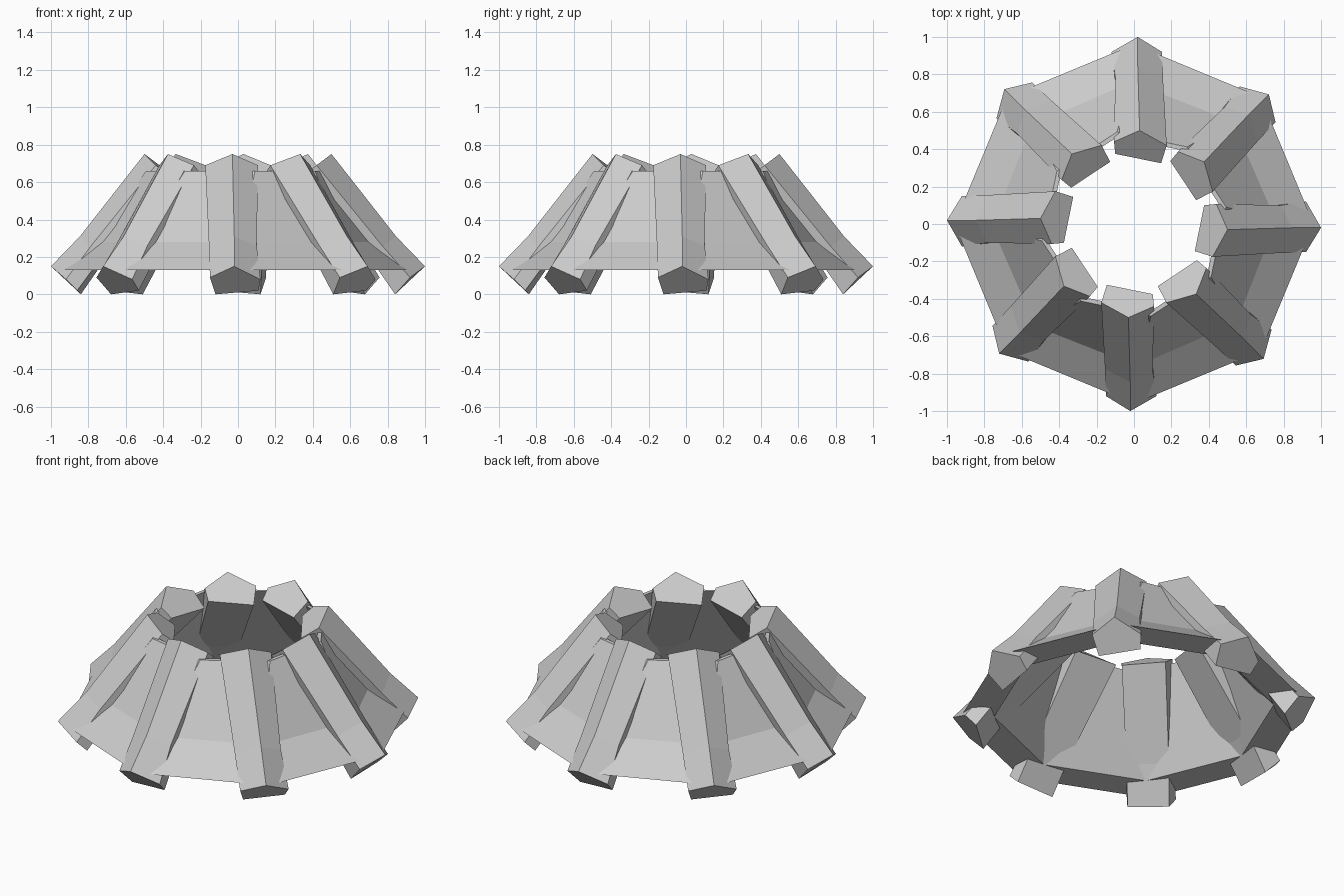
import bpy, bmesh, math
from mathutils import Matrix

if "Cube" in bpy.data.objects:
    bpy.data.objects.remove(bpy.data.objects["Cube"])

N = 8


def mesh_object(name, rings, closed_path=False, rot=0.0):
    """Loft a list of equal-sized rings into a flat-shaded solid."""
    bm = bmesh.new()
    loops = [[bm.verts.new(p) for p in ring] for ring in rings]
    pairs = list(zip(loops, loops[1:]))
    if closed_path:
        pairs.append((loops[-1], loops[0]))
    for a, b in pairs:
        n = len(a)
        for i in range(n):
            j = (i + 1) % n
            bm.faces.new((a[i], a[j], b[j], b[i]))
    if not closed_path:
        bm.faces.new(loops[0][::-1])
        bm.faces.new(loops[-1])
    bmesh.ops.recalc_face_normals(bm, faces=bm.faces)
    bm.transform(Matrix.Rotation(rot, 4, 'Z'))
    me = bpy.data.meshes.new(name)
    bm.to_mesh(me)
    bm.free()
    ob = bpy.data.objects.new(name, me)
    bpy.context.collection.objects.link(ob)
    return ob


# Sloping eight-sided wall, twisted towards the top: (corner radius, height, twist in degrees)
profile = [(0.96, 0.13, 0), (0.76, 0.28, 1), (0.50, 0.66, 10.5),
           (0.475, 0.66, 10.5), (0.77, 0.13, 0)]
wall = []
for k in range(N):
    ring = []
    for r, z, twist in profile:
        a = 2 * math.pi * k / N + math.radians(twist)
        ring.append((r * math.cos(a), r * math.sin(a), z))
    wall.append(ring)
mesh_object("sloped_wall", wall, closed_path=True)

# Rough five-sided rib, slightly bent: sections of (sideways, radius, height)
sections = [
    [(-.02, 1.0, .15), (.12, .92, .08), (.11, .86, .02), (-.12, .84, .0), (-.15, .92, .09)],
    [(-.02, .845, .31), (.10, .785, .26), (.105, .72, .21), (-.13, .705, .195), (-.155, .775, .255)],
    [(-.03, .50, .75), (.107, .44, .69), (.10, .375, .64), (-.145, .325, .62), (-.175, .42, .69)],
]
rib = [[(x, -r, z) for x, r, z in s] for s in sections]
for k in range(N):
    mesh_object(f"rib_{k + 1}", rib, rot=2 * math.pi * k / N)
